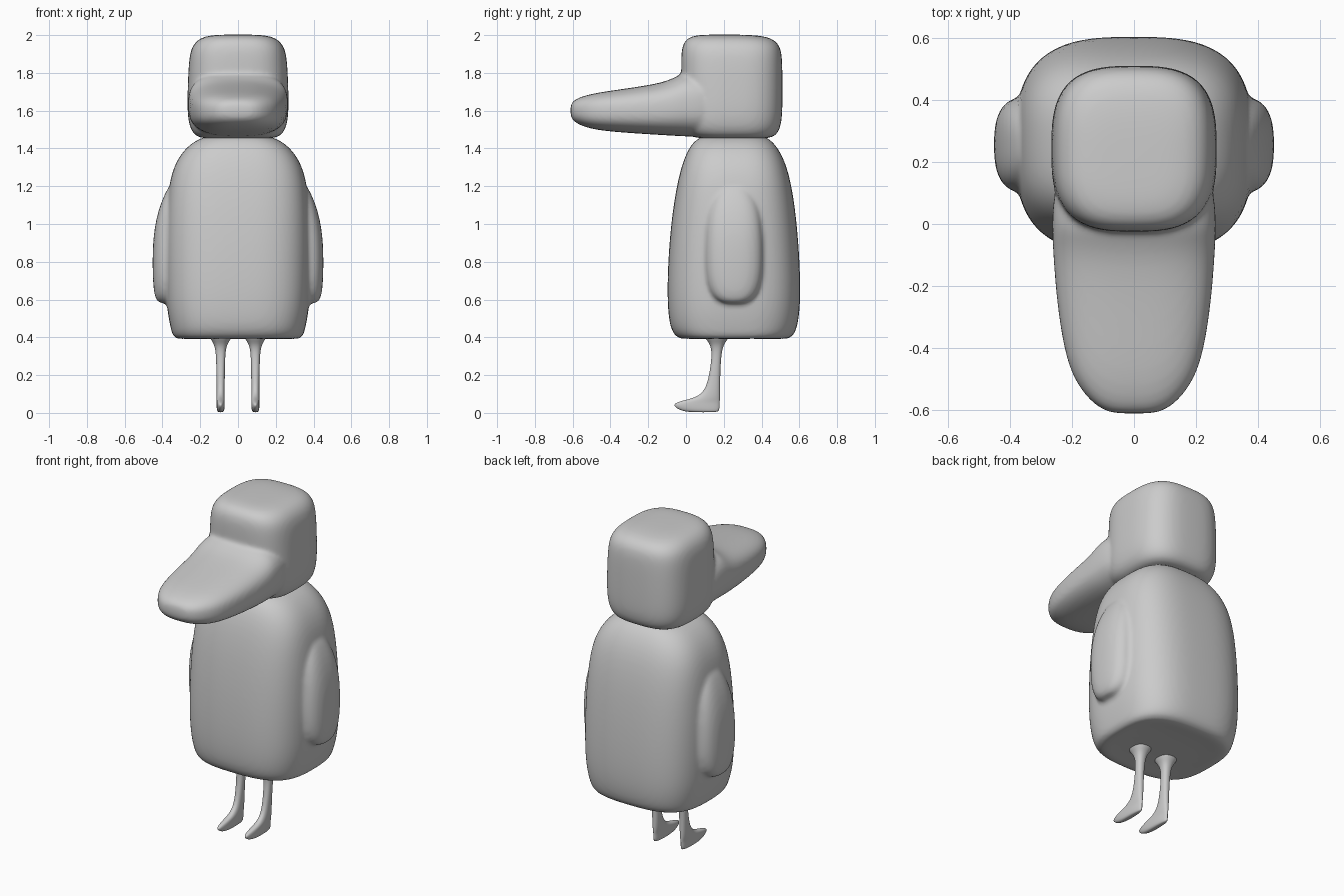
import bpy, bmesh, math


def loft(bm, rings, axis, power, n=32):
    """Rounded rings: each is (pos, a0, a1, b0, b1) stacked along z or y."""
    loops = []
    for pos, a0, a1, b0, b1 in rings:
        loop = []
        for i in range(n):
            t = 2 * math.pi * (i + 0.5) / n
            c, s = math.cos(t), math.sin(t)
            a = (a0 + a1) / 2 + (a1 - a0) / 2 * math.copysign(abs(c) ** (2 / power), c)
            b = (b0 + b1) / 2 + (b1 - b0) / 2 * math.copysign(abs(s) ** (2 / power), s)
            loop.append(bm.verts.new((a, b, pos) if axis == 'z' else (a, pos, b)))
        loops.append(loop)
    for lo, hi in zip(loops, loops[1:]):
        for i in range(n):
            j = (i + 1) % n
            bm.faces.new((lo[i], lo[j], hi[j], hi[i]))
    bm.faces.new(loops[0])
    bm.faces.new(loops[-1])


def finish(bm, name, voxel=None, smooth=0):
    bmesh.ops.recalc_face_normals(bm, faces=bm.faces)
    for f in bm.faces:
        f.smooth = True
    me = bpy.data.meshes.new(name)
    bm.to_mesh(me)
    bm.free()
    ob = bpy.data.objects.new(name, me)
    bpy.context.collection.objects.link(ob)
    ob.modifiers.new("round", 'SUBSURF').levels = 2
    ob.modifiers["round"].render_levels = 2
    if voxel:
        r = ob.modifiers.new("blend", 'REMESH')
        r.mode = 'VOXEL'
        r.voxel_size = voxel
        r.use_smooth_shade = True
        s = ob.modifiers.new("soften", 'SMOOTH')
        s.factor = 0.5
        s.iterations = smooth
    return ob


def sym(rows):
    """(z, y0, y1, half_width) rows to symmetric rings."""
    return [(z, -w, w, y0, y1) for z, y0, y1, w in rows]


# Body
body = bmesh.new()
loft(body, sym([
    (0.40, 0.06, 0.44, 0.22), (0.388, -0.01, 0.52, 0.31), (0.40, -0.055, 0.565, 0.345),
    (0.45, -0.085, 0.59, 0.358), (0.55, -0.098, 0.605, 0.378), (0.70, -0.10, 0.607, 0.385),
    (0.90, -0.09, 0.597, 0.385), (1.10, -0.068, 0.577, 0.378), (1.25, -0.04, 0.55, 0.36),
    (1.35, -0.01, 0.517, 0.32), (1.42, 0.025, 0.475, 0.26), (1.46, 0.07, 0.43, 0.19),
    (1.475, 0.13, 0.37, 0.11)]), 'z', 3.0)

# Wings, blended into the body
for side in (1, -1):
    rows = [(0.578, 0.20, 0.31, 0.405), (0.59, 0.165, 0.345, 0.43), (0.63, 0.125, 0.385, 0.445),
            (0.72, 0.102, 0.408, 0.452), (0.85, 0.10, 0.41, 0.453), (0.97, 0.105, 0.405, 0.445),
            (1.08, 0.12, 0.39, 0.42), (1.16, 0.15, 0.36, 0.388), (1.22, 0.19, 0.32, 0.355)]
    loft(body, [(z, *sorted((side * 0.25, side * w)), y0, y1) for z, y0, y1, w in rows], 'z', 2.6)
finish(body, "body_with_wings", 0.012, 5)

# Head
head = bmesh.new()
loft(head, sym([
    (1.452, 0.12, 0.38, 0.14), (1.455, 0.05, 0.45, 0.20), (1.475, 0.0, 0.485, 0.238),
    (1.53, -0.03, 0.507, 0.263), (1.62, -0.03, 0.512, 0.270), (1.76, -0.025, 0.512, 0.266),
    (1.88, -0.027, 0.51, 0.260), (1.94, -0.022, 0.50, 0.245), (1.98, 0.0, 0.465, 0.21),
    (1.997, 0.04, 0.40, 0.16), (2.003, 0.10, 0.30, 0.09)]), 'z', 3.0)

# Beak, blended into the head
loft(head, [(y, -w, w, z0, z1) for y, w, z0, z1 in [
    (-0.612, 0.05, 1.58, 1.62), (-0.605, 0.09, 1.555, 1.645), (-0.575, 0.14, 1.528, 1.668),
    (-0.50, 0.197, 1.502, 1.69), (-0.40, 0.228, 1.489, 1.706), (-0.25, 0.25, 1.478, 1.727),
    (-0.12, 0.26, 1.47, 1.75), (-0.05, 0.264, 1.466, 1.78), (0.0, 0.265, 1.463, 1.81),
    (0.10, 0.262, 1.46, 1.80), (0.20, 0.22, 1.48, 1.75)]], 'y', 2.8)
finish(head, "head_with_beak", 0.011, 8)

# Legs with feet
for side, name in ((1, "left_leg"), (-1, "right_leg")):
    rows = [(0.003, 0.02, 0.165, 0.012), (0.012, -0.03, 0.178, 0.02), (0.035, -0.068, 0.18, 0.022),
            (0.052, -0.062, 0.18, 0.022), (0.065, -0.02, 0.181, 0.022), (0.08, 0.045, 0.181, 0.022),
            (0.105, 0.085, 0.181, 0.022), (0.15, 0.112, 0.181, 0.022), (0.25, 0.131, 0.183, 0.023),
            (0.33, 0.137, 0.19, 0.026), (0.37, 0.123, 0.205, 0.038), (0.40, 0.095, 0.23, 0.062),
            (0.43, 0.095, 0.23, 0.062)]
    leg = bmesh.new()
    loft(leg, [(z, side * 0.092 - w, side * 0.092 + w, y0, y1) for z, y0, y1, w in rows], 'z', 2.3, 16)
    finish(leg, name)
